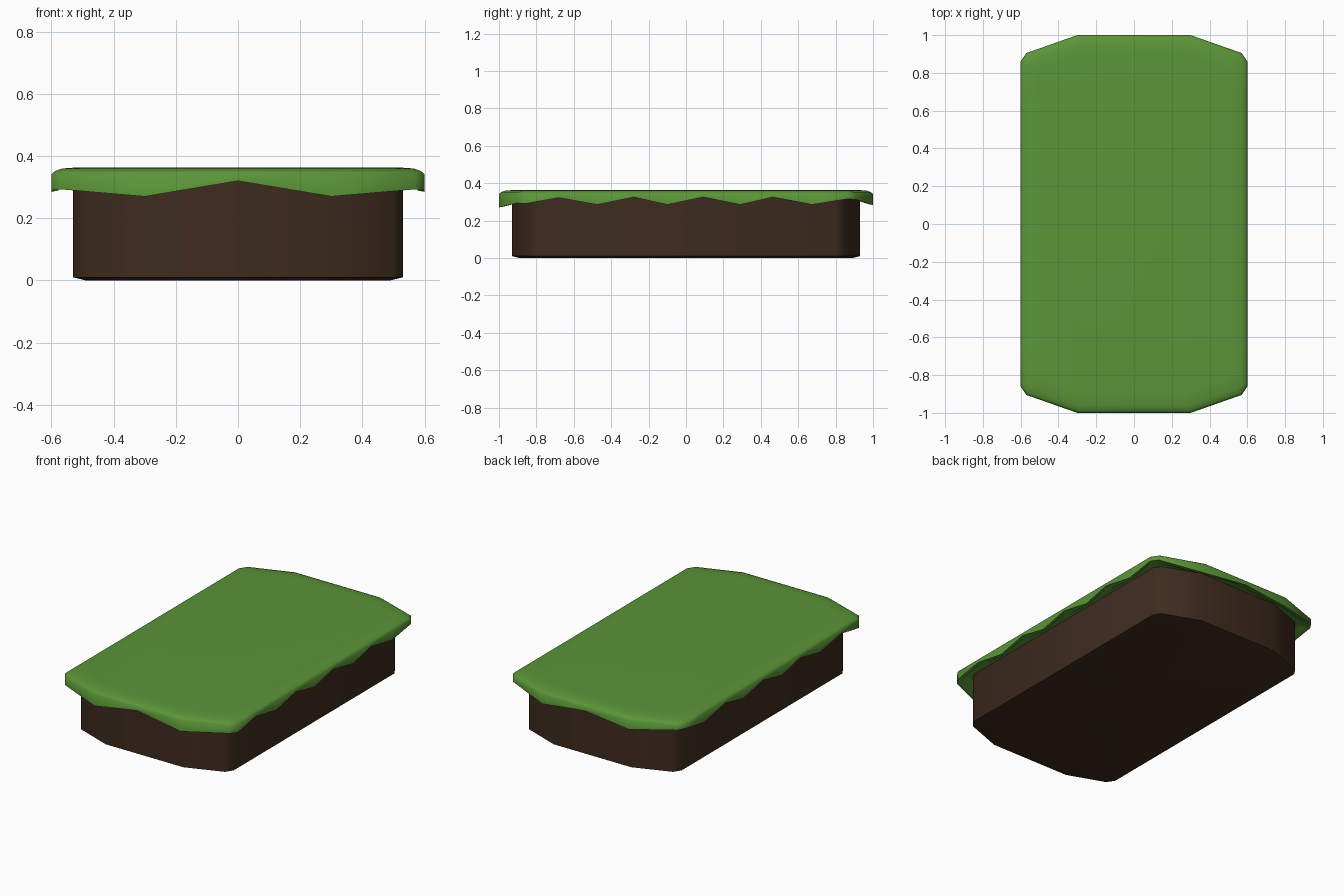
import bpy, bmesh, math

if "Cube" in bpy.data.objects:
    bpy.data.objects.remove(bpy.data.objects["Cube"])


def material(name, rgb):
    m = bpy.data.materials.new(name)
    m.diffuse_color = (*rgb, 1)
    m.use_nodes = True
    m.node_tree.nodes["Principled BSDF"].inputs["Base Color"].default_value = m.diffuse_color
    return m


def loft(name, rings, mat, angle):
    """Skin a stack of equal-length rings and cap both ends."""
    bm = bmesh.new()
    vs = [[bm.verts.new(p) for p in r] for r in rings]
    n = len(rings[0])
    for a, b in zip(vs, vs[1:]):
        for i in range(n):
            j = (i + 1) % n
            bm.faces.new((a[i], a[j], b[j], b[i]))
    bm.faces.new(vs[0][::-1])
    bm.faces.new(vs[-1])
    bmesh.ops.recalc_face_normals(bm, faces=bm.faces)
    me = bpy.data.meshes.new(name)
    bm.to_mesh(me)
    bm.free()
    ob = bpy.data.objects.new(name, me)
    bpy.context.collection.objects.link(ob)
    me.materials.append(mat)
    bpy.ops.object.select_all(action='DESELECT')
    ob.select_set(True)
    bpy.context.view_layer.objects.active = ob
    bpy.ops.object.shade_smooth_by_angle(angle=math.radians(angle))
    return ob


def mirrored(half):
    """Right half runs front centre to back centre; add the left half."""
    return half + [(-p[0], *p[1:]) for p in half[-2:0:-1]]


grass = material("grass green", (0.105, 0.30, 0.04))
soil = material("dark soil", (0.048, 0.024, 0.013))

# Grass outline: x, y, height of the ragged lower edge
side = [(-0.68, 0.322), (-0.475, 0.285), (-0.28, 0.325), (-0.1, 0.285),
        (0.09, 0.325), (0.29, 0.285), (0.465, 0.325), (0.675, 0.285)]
edge = mirrored([(0, -1, 0.32), (0.3, -1, 0.27), (0.57, -0.905, 0.293), (0.6, -0.86, 0.29)]
                + [(0.6, y, z) for y, z in side]
                + [(0.6, 0.86, 0.315), (0.57, 0.905, 0.313), (0.3, 1, 0.283), (0, 1, 0.318)])


def grass_ring(d, z=None, lift=0):
    return [(x * (1 - d / 0.6), y * (1 - d), (e + lift) if z is None else z)
            for x, y, e in edge]


# Grass cap with a drooping, hollow lip
loft("grass_top", [
    grass_ring(0.09, 0.322),
    grass_ring(0.04, 0.322),
    grass_ring(0.022, lift=0.004),
    grass_ring(0.0),
    grass_ring(0.0, 0.342),
    grass_ring(0.012, 0.352),
    grass_ring(0.035, 0.36),
    grass_ring(0.09, 0.364),
], grass, 60)

# Soil block with a narrow bottom bevel
base = mirrored([(0, -0.93), (0.27, -0.93), (0.5, -0.845), (0.53, -0.8),
                 (0.53, 0.8), (0.5, 0.845), (0.27, 0.93), (0, 0.93)])
loft("soil_block", [
    [(x * (1 - d / 0.53), y * (1 - d / 0.93), z) for x, y in base]
    for d, z in [(0.04, 0), (0, 0.01), (0, 0.335)]
], soil, 60)
